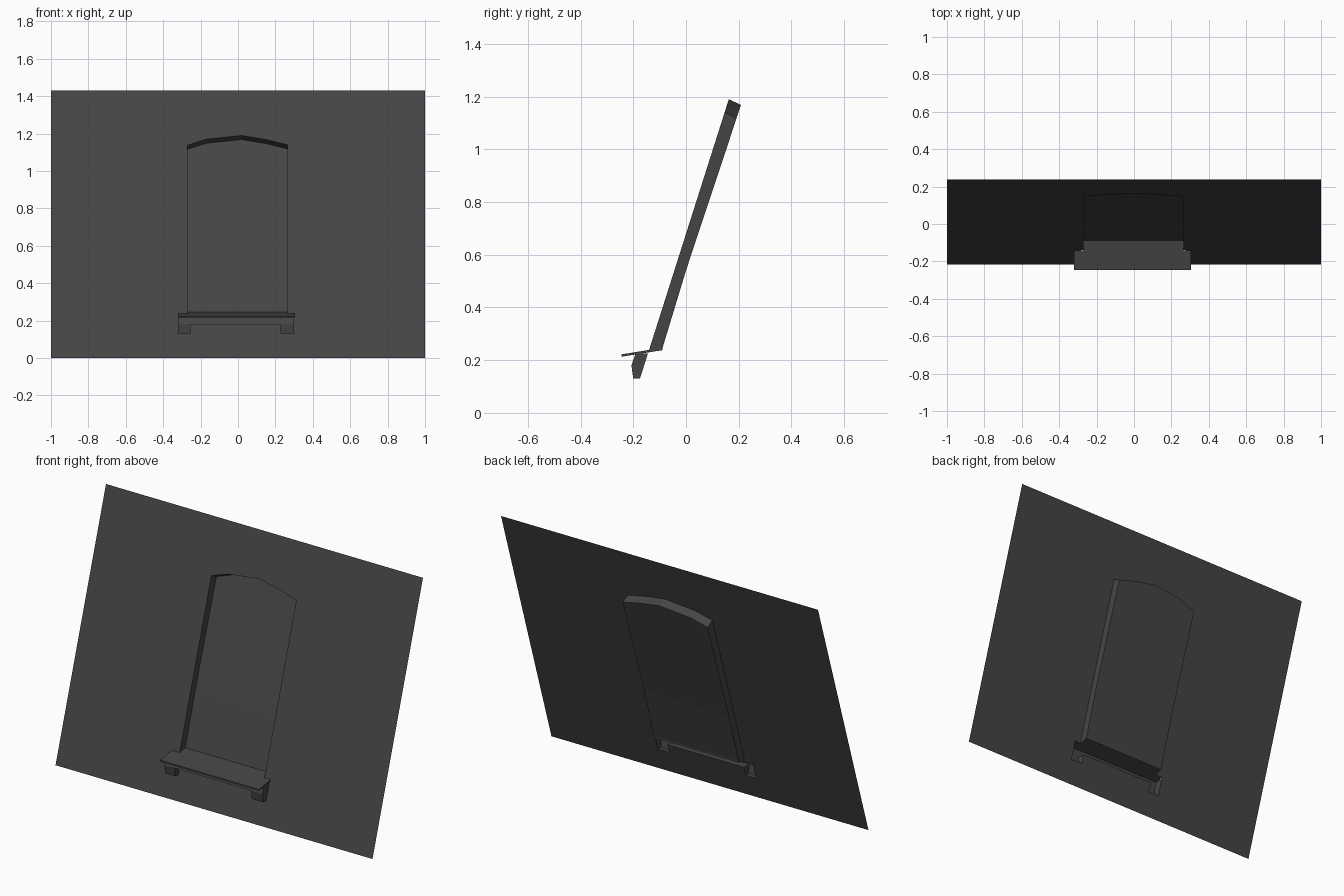
import bpy
import bmesh
from mathutils import Vector

cube = bpy.data.objects.get("Cube")
if cube:
    bpy.data.objects.remove(cube, do_unlink=True)

grey = bpy.data.materials.new("dark grey stone")
grey.use_nodes = True
grey.diffuse_color = (0.06, 0.06, 0.06, 1)
grey.node_tree.nodes["Principled BSDF"].inputs["Base Color"].default_value = (0.06, 0.06, 0.06, 1)


def finish(name, bm):
    mesh = bpy.data.meshes.new(name)
    bm.to_mesh(mesh)
    bm.free()
    mesh.materials.append(grey)
    obj = bpy.data.objects.new(name, mesh)
    bpy.context.collection.objects.link(obj)
    return obj


def add_faces(bm, polygons):
    for points in polygons:
        bm.faces.new([bm.verts.new(p) for p in points])
    bmesh.ops.remove_doubles(bm, verts=bm.verts[:], dist=0.0005)


def face_toward(bm, target):
    bm.normal_update()
    for f in bm.faces:
        if f.normal.dot(Vector(target) - f.calc_center_median()) < 0:
            f.normal_flip()


def on_wall(x, z):
    return (x, -0.216 + 0.318 * z, z)


def on_recess(x, z):
    # The rear panel bends slightly partway up
    slope = 0.303 if z < 0.54 else 0.332
    return (x, (z - 0.54) * slope, z)


def on_apron(x, z):
    y = -0.2 - (z - 0.13) * 0.14 if z <= 0.18 else -0.207 + (z - 0.18) * 0.35
    return (x, y, z)


LEFT, RIGHT = 0.265, -0.27
arch = [(LEFT, 1.14), (0.15, 1.168), (0.02, 1.19), (-0.17, 1.17), (RIGHT, 1.138)]
u_shape = [(-0.32, 0.235), (-0.32, 0.13), (-0.254, 0.13), (-0.254, 0.18),
           (0.227, 0.18), (0.227, 0.13), (0.3, 0.13), (0.3, 0.235)]

# Leaning wall with an opening for the niche, sill apron and brackets
bm = bmesh.new()
outer = [(-1, 0), (1, 0), (1, 1.43), (-1, 1.43)]
opening = u_shape + [(LEFT, 0.239)] + arch + [(RIGHT, 0.239)]
for loop in (outer, opening):
    verts = [bm.verts.new(on_wall(*p)) for p in loop]
    for a, b in zip(verts, verts[1:] + verts[:1]):
        bm.edges.new((a, b))
bmesh.ops.triangle_fill(bm, use_beauty=True, use_dissolve=False, edges=bm.edges[:])
face_toward(bm, (0, -50, 0))
finish("wall", bm)

# Recessed niche: rear panel, jambs and arched head
bm = bmesh.new()
rear_arch = [(x, z - 0.022) for x, z in arch]
polygons = []
levels = [0.246, 0.54, 0.8]
for low, high in zip(levels, levels[1:]):
    polygons.append([on_recess(RIGHT, low), on_recess(LEFT, low),
                     on_recess(LEFT, high), on_recess(RIGHT, high)])
polygons.append([on_recess(RIGHT, levels[-1]), on_recess(LEFT, levels[-1])]
                + [on_recess(*p) for p in rear_arch])
for x, front_top, rear_top in ((LEFT, arch[0][1], rear_arch[0][1]),
                               (RIGHT, arch[-1][1], rear_arch[-1][1])):
    fronts = [0.239, 0.54, 0.8, front_top]
    rears = levels + [rear_top]
    for i in range(3):
        polygons.append([on_wall(x, fronts[i]), on_wall(x, fronts[i + 1]),
                         on_recess(x, rears[i + 1]), on_recess(x, rears[i])])
for i in range(len(arch) - 1):
    polygons.append([on_wall(*arch[i]), on_wall(*arch[i + 1]),
                     on_recess(*rear_arch[i + 1]), on_recess(*rear_arch[i])])
add_faces(bm, polygons)
face_toward(bm, (0, -0.1, 0.6))
finish("niche", bm)

# Sloping sill slab, wide in front of the wall and narrow inside the niche
bm = bmesh.new()
plan = [(-0.32, -0.245), (0.305, -0.245), (0.305, -0.141), (LEFT, -0.141),
        (LEFT, -0.089), (RIGHT, -0.089), (RIGHT, -0.141), (-0.32, -0.141)]
top = bm.faces.new([bm.verts.new((x, y, 0.222 + (y + 0.245) * 0.16)) for x, y in plan])
result = bmesh.ops.extrude_face_region(bm, geom=[top], use_keep_orig=True)
lower = [g for g in result["geom"] if isinstance(g, bmesh.types.BMVert)]
bmesh.ops.translate(bm, verts=lower, vec=(0, 0, -0.009))
bmesh.ops.recalc_face_normals(bm, faces=bm.faces[:])
finish("sill", bm)

# Hollow apron and its two end brackets, open at the back
bm = bmesh.new()
polygons = [[on_apron(*p) for p in u_shape[1:5][:3]] + [on_apron(-0.32, 0.18)],
            [on_apron(*p) for p in u_shape[4:7]] + [on_apron(0.3, 0.18)],
            [on_apron(x, z) for x, z in ((-0.32, 0.18), (-0.254, 0.18), (0.227, 0.18),
                                         (0.3, 0.18), (0.3, 0.226), (-0.32, 0.226))]]
rim = [(-0.32, 0.226), (-0.32, 0.18)] + u_shape[1:-1] + [(0.3, 0.18), (0.3, 0.226)]
for a, b in zip(rim, rim[1:]):
    polygons.append([on_apron(*a), on_apron(*b), on_wall(*b), on_wall(*a)])
add_faces(bm, polygons)
bmesh.ops.recalc_face_normals(bm, faces=bm.faces[:])
finish("apron_and_brackets", bm)
